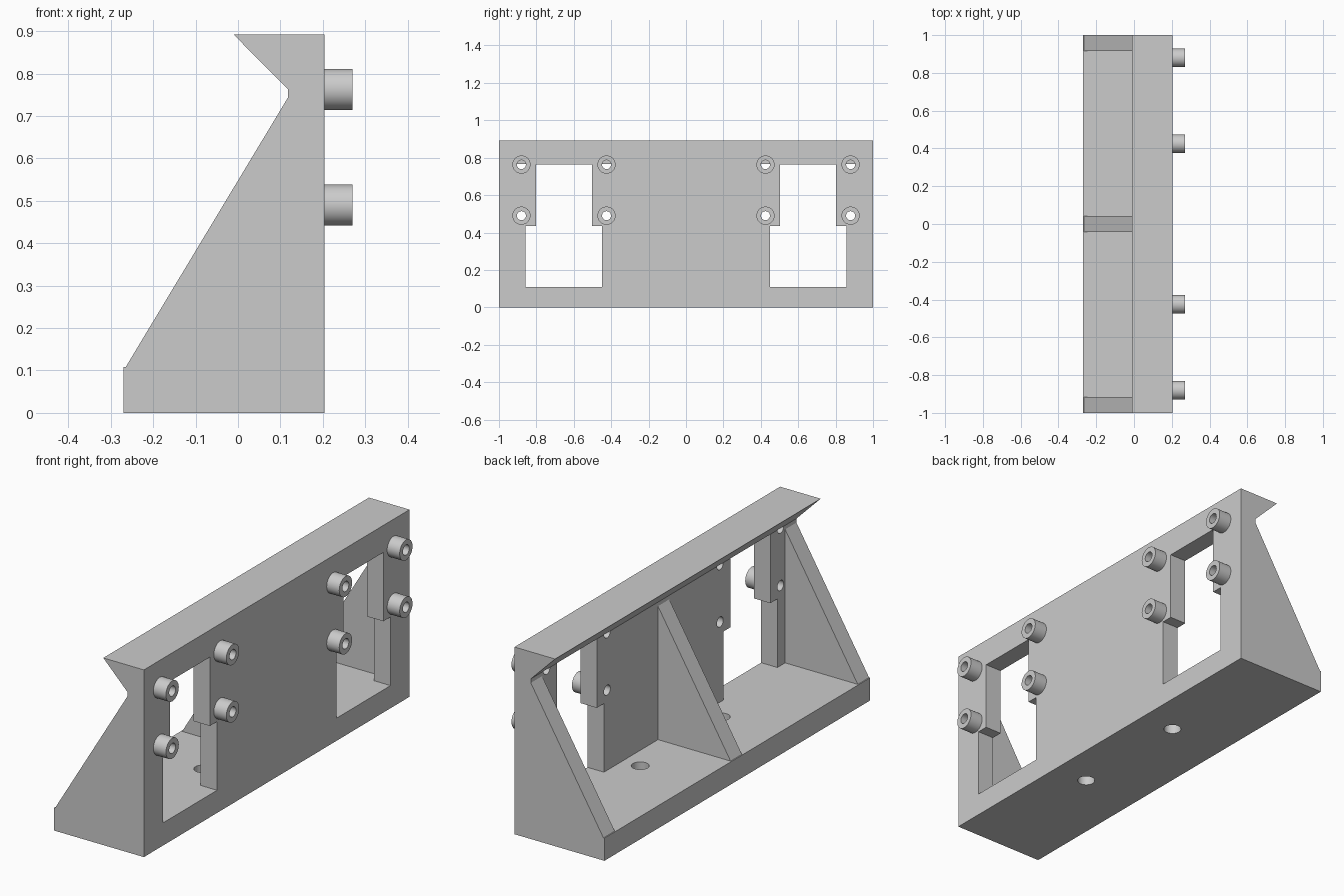
import bpy, bmesh, math
from mathutils import Matrix

if "Cube" in bpy.data.objects:
    bpy.data.objects.remove(bpy.data.objects["Cube"])

grey = bpy.data.materials.new("light grey")
grey.diffuse_color = (0.6, 0.6, 0.6, 1)
grey.use_nodes = True
grey.node_tree.nodes["Principled BSDF"].inputs["Base Color"].default_value = grey.diffuse_color

BACK, WALL, FACE = -0.27, 0.118, 0.204    # base edge, wall inner and outer planes
FLOOR, LIP, TOP = 0.108, 0.763, 0.892     # base top, underside of lip, full height
BOSSES = [(s * y, z) for s in (-1, 1) for y in (0.425, 0.88) for z in (0.49, LIP)]


def finish(name, bm):
    bmesh.ops.recalc_face_normals(bm, faces=bm.faces)
    me = bpy.data.meshes.new(name)
    bm.to_mesh(me)
    bm.free()
    me.materials.append(grey)
    ob = bpy.data.objects.new(name, me)
    bpy.context.collection.objects.link(ob)
    return ob


def prism(name, points, extrude):
    """Extrude a closed 3D outline along a vector."""
    bm = bmesh.new()
    face = bm.faces.new([bm.verts.new(p) for p in points])
    new = bmesh.ops.extrude_face_region(bm, geom=[face])["geom"]
    bmesh.ops.translate(bm, vec=extrude,
                        verts=[v for v in new if isinstance(v, bmesh.types.BMVert)])
    return finish(name, bm)


def cylinder(name, radius, start, length, axis, segments=32):
    bm = bmesh.new()
    bmesh.ops.create_cone(bm, cap_ends=True, segments=segments, radius1=radius,
                          radius2=radius, depth=length)
    bmesh.ops.translate(bm, vec=(0, 0, length / 2), verts=bm.verts)
    if axis == "X":
        bm.transform(Matrix.Rotation(math.pi / 2, 4, "Y"))
    bmesh.ops.translate(bm, vec=start, verts=bm.verts)
    return finish(name, bm)


def combine(target, tool, operation):
    """Apply a boolean and remove the tool object."""
    bpy.context.view_layer.objects.active = target
    mod = target.modifiers.new("boolean", "BOOLEAN")
    mod.operation, mod.solver, mod.object = operation, "EXACT", tool
    bpy.ops.object.modifier_apply(modifier=mod.name)
    bpy.data.objects.remove(tool)


def smooth(ob):
    bpy.ops.object.select_all(action="DESELECT")
    ob.select_set(True)
    bpy.context.view_layer.objects.active = ob
    bpy.ops.object.shade_smooth_by_angle(angle=math.radians(30))


# Frame: base, wall and overhanging lip in one profile
profile = [(BACK, 0), (FACE, 0), (FACE, TOP), (-0.01, TOP),
           (WALL, LIP), (WALL, FLOOR), (BACK, FLOOR)]
frame = prism("frame", [(x, -1, z) for x, z in profile], (0, 2, 0))

# Three sloping ribs
rib = [(-0.265, 0.05), (0.15, 0.05), (0.15, 0.744), (WALL, 0.744), (-0.265, FLOOR)]
for y in (-1, -0.0425, 0.915):
    combine(frame, prism("rib", [(x, y, z) for x, z in rib], (0, 0.085, 0)), "UNION")

# Stepped windows through the wall
window = [(0.449, FLOOR), (0.857, FLOOR), (0.857, 0.435), (0.803, 0.435),
          (0.803, LIP), (0.503, LIP), (0.503, 0.435), (0.449, 0.435)]
for s in (-1, 1):
    combine(frame, prism("window_cutter", [(0.08, s * y, z) for y, z in window],
                         (0.3, 0, 0)), "DIFFERENCE")

# Mounting holes in the base
for y in (-0.305, 0.305):
    combine(frame, cylinder("base_hole_cutter", 0.039, (0.028, y, -0.1), 0.3, "Z"),
            "DIFFERENCE")

# Hollow bosses, bored through the wall
for y, z in BOSSES:
    combine(frame, cylinder("bore_cutter", 0.024, (0.116, y, z), 0.3, "X"), "DIFFERENCE")
    boss = cylinder("boss", 0.0485, (FACE, y, z), 0.27 - FACE, "X")
    combine(boss, cylinder("bore_cutter", 0.024, (0.1, y, z), 0.3, "X"), "DIFFERENCE")
    smooth(boss)
smooth(frame)
